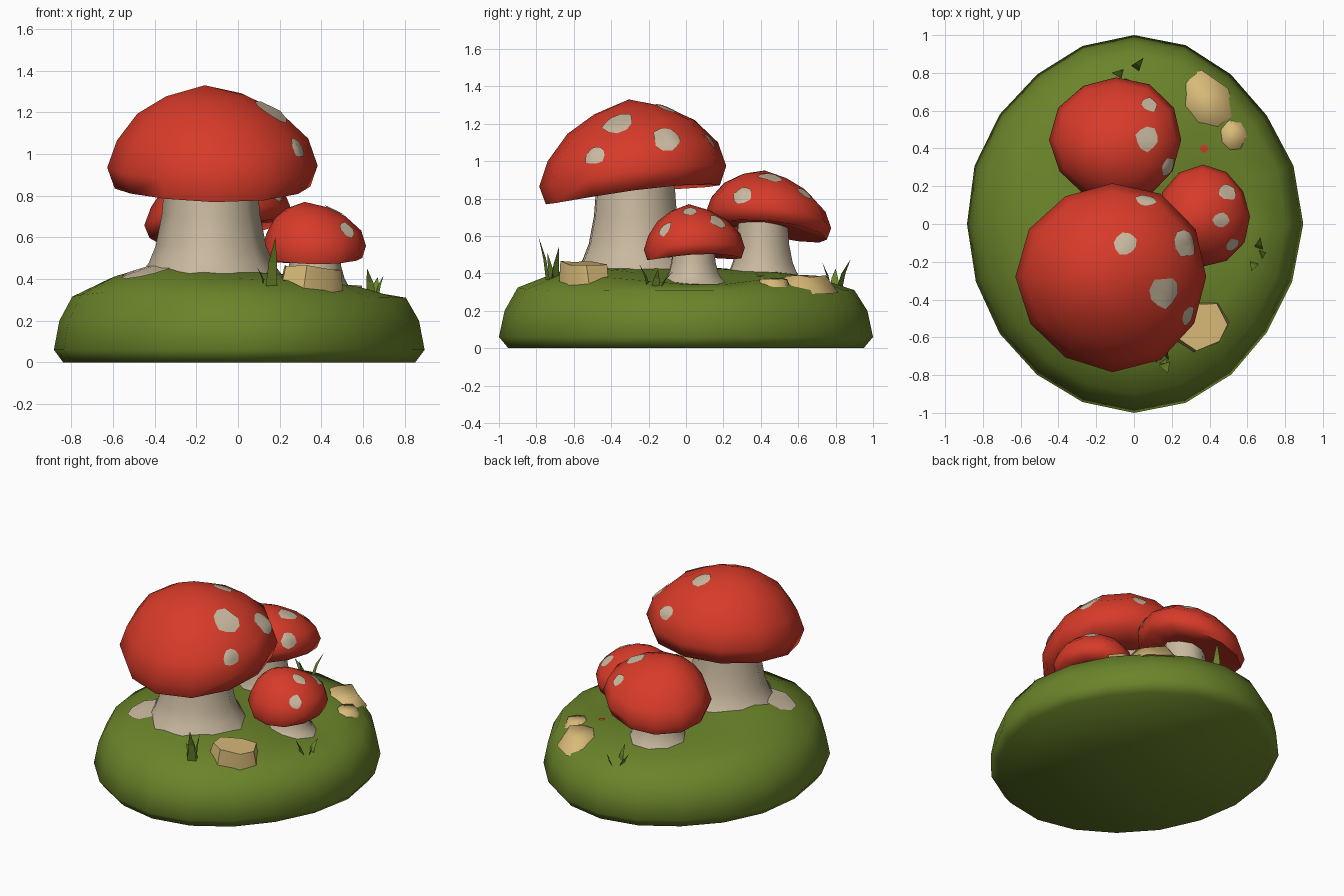
import bpy, bmesh, math, random
from mathutils import Vector, Matrix
from mathutils.bvhtree import BVHTree

random.seed(4)
old = bpy.data.objects.get("Cube")
if old:
    bpy.data.objects.remove(old)


def material(name, rgb):
    m = bpy.data.materials.new(name)
    m.use_nodes = True
    m.diffuse_color = (*rgb, 1)
    bsdf = m.node_tree.nodes["Principled BSDF"]
    bsdf.inputs["Base Color"].default_value = (*rgb, 1)
    bsdf.inputs["Roughness"].default_value = 0.9
    return m


RED = material("cap red", (0.68, 0.043, 0.022))
CREAM = material("stem cream", (0.58, 0.48, 0.345))
GREEN = material("grass green", (0.145, 0.23, 0.023))
TAN = material("stone tan", (0.69, 0.49, 0.19))


def finish(name, bm, mat, angle=60, recalc=True):
    if recalc:
        bmesh.ops.recalc_face_normals(bm, faces=bm.faces)
    me = bpy.data.meshes.new(name)
    bm.to_mesh(me)
    tree = BVHTree.FromBMesh(bm)
    bm.free()
    me.materials.append(mat)
    ob = bpy.data.objects.new(name, me)
    bpy.context.collection.objects.link(ob)
    bpy.ops.object.select_all(action="DESELECT")
    ob.select_set(True)
    bpy.context.view_layer.objects.active = ob
    if angle:
        bpy.ops.object.shade_smooth_by_angle(angle=math.radians(angle))
    return tree


def loft(profile, sides, place):
    """Join rings of (radius, height); place maps (radius, angle, height) to a point."""
    bm = bmesh.new()
    rings = []
    for r, h in profile:
        n = sides if r else 1
        rings.append([bm.verts.new(place(r, math.tau * i / sides, h)) for i in range(n)])
    for a, b in zip(rings, rings[1:]):
        for i in range(sides):
            j = (i + 1) % sides
            quad = [a[i % len(a)], a[j % len(a)], b[j % len(b)], b[i % len(b)]]
            bm.faces.new(list(dict.fromkeys(quad)))
    for end in (rings[0], rings[-1]):
        if len(end) > 1:
            bm.faces.new(end)
    return bm


# Grassy mound, raised under the tall stem and dipping by the short one
def mound_point(r, a, h):
    k = 1 - 0.02 * math.sin(2 * a) ** 2 + 0.008 * math.sin(5 * a + 1) * abs(math.cos(a))
    x, y = 0.89 * r * k * math.cos(a), r * k * math.sin(a)
    if h > 0.25:
        h += 0.075 * math.exp(-((x + 0.27) ** 2 + (y + 0.32) ** 2) / 0.15)
        h -= 0.06 * math.exp(-((x - 0.45) ** 2 + (y - 0.1) ** 2) / 0.08)
        h += 0.008 * math.sin(3 * a + 8 * r) * r
    return x, y, h


MOUND = [(0.95, 0), (1, 0.06), (0.97, 0.2), (0.9, 0.315), (0.7, 0.38),
         (0.5, 0.405), (0.25, 0.415), (0, 0.415)]
ground = finish("grassy_mound", loft(MOUND, 20, mound_point), GREEN)


def plate(name, tree, x, y, radius, mat):
    """Thin irregular patch that follows the surface below (x, y)."""
    hit, normal, _, _ = tree.ray_cast(Vector((x, y, 3)), Vector((0, 0, -1)))
    turn = normal.to_track_quat("Z", "Y").to_matrix()
    bm = bmesh.new()

    def spot(offset):
        p, n, _, _ = tree.find_nearest(hit + turn @ offset)
        return bm.verts.new(p + n * 0.006)

    sides = 10
    wobble = [random.uniform(0.82, 1.15) for _ in range(sides)]
    rings = [[spot(Vector((math.cos(math.tau * i / sides), math.sin(math.tau * i / sides), 0))
                   * radius * f * wobble[i]) for i in range(sides)] for f in (0.35, 0.7, 1)]
    bm.faces.new(rings[0])
    for a, b in zip(rings, rings[1:]):
        for i in range(sides):
            j = (i + 1) % sides
            bm.faces.new((a[i], b[i], b[j], a[j]))
    finish(name, bm, mat, recalc=False)


CAP = [(0, 0.06), (0.5, 0.05), (0.93, 0), (1, 0.2), (0.91, 0.46), (0.68, 0.72), (0.38, 0.89), (0, 1)]


def mushroom(name, centre, size, rim, height, tilt, stem, spots):
    cx, cy = centre

    # Domed cap with a leaning rim and its peak a little off centre
    def cap_point(r, a, h):
        k = r * (1 + 0.018 * math.sin(3 * a + cx * 9))
        x, y = size[0] * k * math.cos(a), size[1] * k * math.sin(a)
        lift = 0.012 * math.sin(2 * a + 1) * r
        shift = max(h - 0.5, 0)
        return (cx + x - 0.09 * shift, cy + y - 0.05 * shift,
                rim + height * h + tilt[0] * x + tilt[1] * y + lift)

    tree = finish(name + "_cap", loft(CAP, 12, cap_point), RED, 80)

    # Flared stem, rooted in the mound
    sx, sy, radius, foot = stem
    top = rim + height * 0.25

    def stem_point(r, a, h):
        r *= radius * (1 + 0.05 * math.sin(4 * a + 2))
        return sx + r * math.cos(a), sy + r * math.sin(a), foot + (top - foot) * h

    profile = [(1.45, -0.12), (1.22, 0.03), (1.08, 0.2), (0.96, 0.5), (0.88, 1)]
    finish(name + "_stem", loft(profile, 10, stem_point), CREAM)
    for i, (x, y, r) in enumerate(spots):
        plate(f"{name}_spot_{i + 1}", tree, x, y, r, CREAM)


mushroom("large", (-0.115, -0.28), (0.505, 0.5), 0.83, 0.5, (0.01, 0.11), (-0.13, -0.27, 0.235, 0.46),
         [(-0.05, -0.11, 0.065), (0.06, 0.125, 0.052), (0.275, -0.1, 0.08),
          (0.16, -0.36, 0.085), (0.287, -0.49, 0.06)])
mushroom("medium", (-0.095, 0.445), (0.35, 0.335), 0.63, 0.32, (0.13, -0.13), (-0.07, 0.41, 0.15, 0.4),
         [(0.08, 0.63, 0.046), (0.07, 0.45, 0.065), (0.18, 0.3, 0.057)])
mushroom("small", (0.365, 0.04), (0.25, 0.27), 0.485, 0.285, (0.03, 0.02), (0.37, 0.04, 0.125, 0.365),
         [(0.49, 0.17, 0.05), (0.46, 0.02, 0.046), (0.52, -0.11, 0.046)])
plate("fallen_cap_chip", ground, 0.37, 0.4, 0.022, RED)
plate("stem_root", ground, -0.42, -0.4, 0.14, CREAM)


# Stones: worn, tapering slabs
def stone(name, at, size, turn, lean, taper, angle):
    bm = bmesh.new()
    bmesh.ops.create_cone(bm, cap_ends=True, segments=7, radius1=1, radius2=taper, depth=1)
    for v in bm.verts:
        v.co += Vector([random.uniform(-0.08, 0.08) for _ in range(3)])
    bm.transform(Matrix.Translation(at) @ Matrix.Rotation(lean, 4, "Y")
                 @ Matrix.Rotation(turn, 4, "Z") @ Matrix.Diagonal((*size, 1)))
    finish(name, bm, TAN, angle)


stone("front_stone", (0.345, -0.54, 0.39), (0.17, 0.14, 0.13), 0.3, 0.13, 0.9, 45)
stone("back_stone", (0.38, 0.635, 0.34), (0.205, 0.145, 0.1), -0.95, 0.04, 0.6, 80)
stone("back_pebble", (0.52, 0.465, 0.325), (0.1, 0.11, 0.085), 0.2, 0.06, 0.65, 80)


# Grass tufts: each blade is a tapering, bent leaf
def tuft(name, x, y, tips, width):
    base_z = ground.ray_cast(Vector((x, y, 3)), Vector((0, 0, -1)))[0].z - 0.02
    bm = bmesh.new()
    for dx, dy, dz in tips:
        root = Vector((x + dx * 0.35, y + dy * 0.35, base_z))
        tip = Vector((x + dx, y + dy, base_z + dz))
        side = Vector((-dy, dx, 0)).normalized() * width
        mid = root.lerp(tip, 0.5) + Vector((-dx, -dy, 0)) * 0.1
        a, b, c, d, e = [bm.verts.new(p) for p in (root - side, root + side, mid + side * 0.7,
                                                   mid - side * 0.7, tip)]
        bm.faces.new((a, b, c, d))
        bm.faces.new((d, c, e))
    finish(name, bm, GREEN, 0)


tuft("front_tuft", 0.15, -0.71, [(0.03, -0.08, 0.24), (0.03, 0.03, 0.18),
                                (0.02, -0.03, 0.15), (-0.06, 0.01, 0.1)], 0.03)
tuft("side_tuft", 0.65, -0.17, [(-0.03, -0.08, 0.13), (0.05, 0.02, 0.1), (0.02, 0.1, 0.09)], 0.025)
tuft("back_tuft", -0.02, 0.79, [(0.07, 0.09, 0.15), (-0.02, -0.06, 0.13), (-0.1, 0.01, 0.1)], 0.025)
